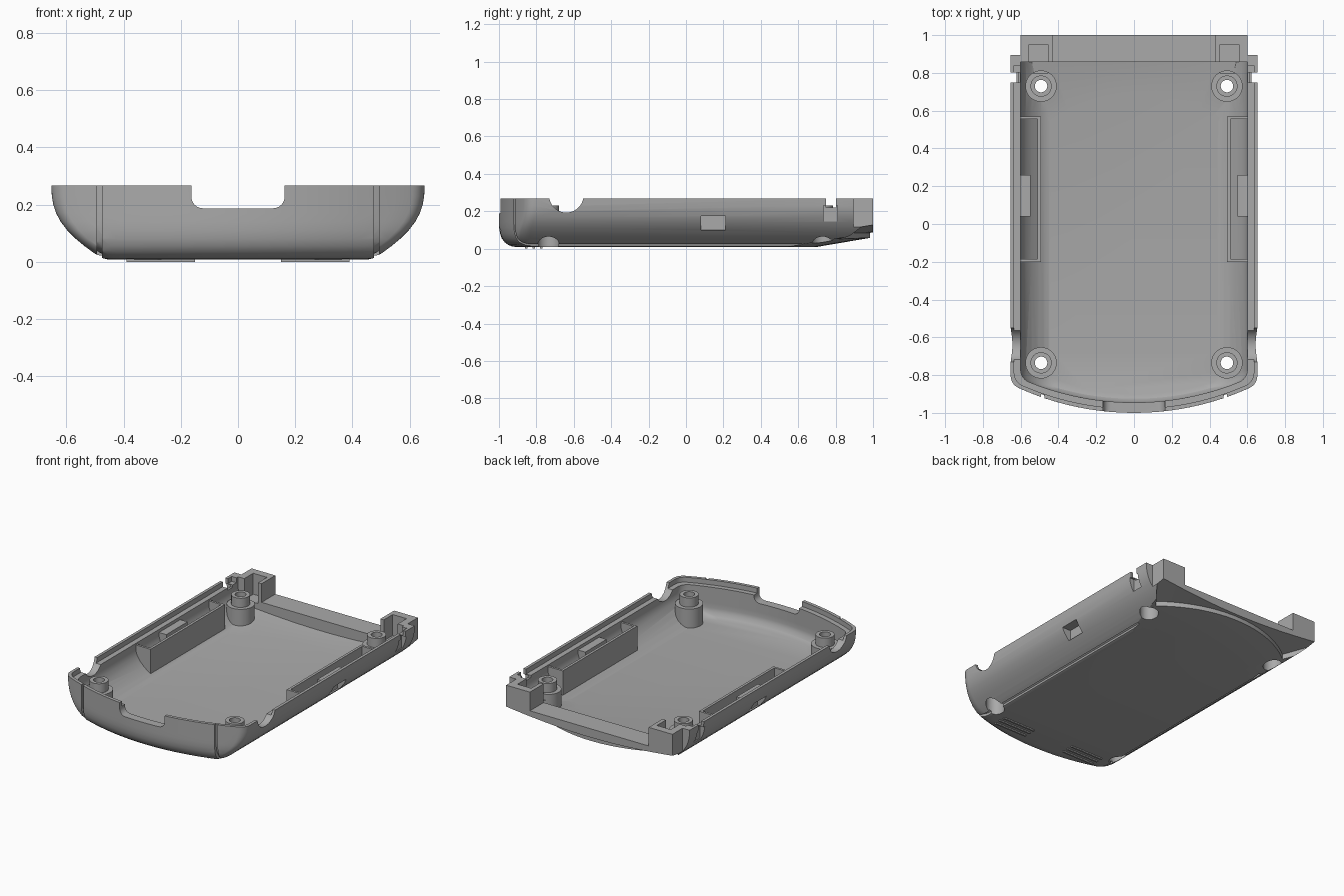
import bpy, bmesh
from math import sin, cos, radians, sqrt, pi
from mathutils import Matrix

if "Cube" in bpy.data.objects:
    bpy.data.objects.remove(bpy.data.objects["Cube"])

grey = bpy.data.materials.new("plain grey")
grey.use_nodes = True
colour = (0.4, 0.4, 0.4, 1)
grey.diffuse_color = colour
grey.node_tree.nodes["Principled BSDF"].inputs["Base Color"].default_value = colour


def finish(name, bm):
    bmesh.ops.recalc_face_normals(bm, faces=bm.faces)
    mesh = bpy.data.meshes.new(name)
    bm.to_mesh(mesh)
    bm.free()
    ob = bpy.data.objects.new(name, mesh)
    bpy.context.collection.objects.link(ob)
    mesh.materials.append(grey)
    return ob


def box(name, x, y, z):
    bm = bmesh.new()
    size = [b - a for a, b in (x, y, z)]
    mid = [(a + b) / 2 for a, b in (x, y, z)]
    bmesh.ops.create_cube(bm, size=1, matrix=Matrix.Translation(mid) @ Matrix.Diagonal((*size, 1)))
    return finish(name, bm)


def cylinder(name, r, centre, depth, axis="Z"):
    bm = bmesh.new()
    turn = Matrix.Rotation(pi / 2, 4, "Y") if axis == "X" else Matrix()
    bmesh.ops.create_cone(bm, cap_ends=True, segments=40, radius1=r, radius2=r, depth=depth,
                          matrix=Matrix.Translation(centre) @ turn)
    return finish(name, bm)


def loft_rings(name, rings, closed=False):
    bm = bmesh.new()
    loops = [[bm.verts.new(p) for p in ring] for ring in rings]
    n = len(loops[0])
    for a, b in zip(loops, loops[1:]):
        for i in range(n):
            j = (i + 1) % n
            bm.faces.new((a[i], a[j], b[j], b[i]))
    bm.faces.new(loops[0])
    bm.faces.new(loops[-1])
    return finish(name, bm)


def outline(z, w, inset, back):
    """Plan outline: bowed front, rounded front corners, square back."""
    bow, r, a0 = 1.48, 0.07, radians(-66)

    def front(x):
        return -1 + inset + bow - sqrt(bow * bow - x * x)
    x0 = w - r + r * cos(a0)
    cy = front(x0) - r * sin(a0)
    right = [(x0 * i / 10, front(x0 * i / 10)) for i in range(1, 11)]
    for i in range(1, 8):
        a = a0 * (1 - i / 7)
        right.append((w - r + r * cos(a), cy + r * sin(a)))
    right.append((w, back))
    left = [(-x, y) for x, y in reversed(right)]
    return [(x, y, z) for x, y in left + [(0, front(0))] + right]


def tray(name, profile, back, lift=0):
    return loft_rings(name, [outline(z + lift, w, f, back) for z, w, f in profile])


def ramp(name, r, cy, z0, slope, half_angle):
    """Ring sector with a conical top, centred on the y axis."""
    section = [(r, z0), (r + 0.6, z0 + 0.6 * slope), (r + 0.6, -0.5), (r, -0.5)]
    rings = []
    for i in range(33):
        a = radians(90 - half_angle + 2 * half_angle * i / 32)
        rings.append([(p * cos(a), cy + p * sin(a), z) for p, z in section])
    return loft_rings(name, rings)


def boolean(ob, cutter, op="DIFFERENCE"):
    mod = ob.modifiers.new("cut", "BOOLEAN")
    mod.operation, mod.object, mod.solver = op, cutter, "EXACT"
    bpy.context.view_layer.objects.active = ob
    bpy.ops.object.modifier_apply(modifier=mod.name)
    bpy.data.objects.remove(cutter)


def span(s, a, b):
    return tuple(sorted((s * a, s * b)))


# Section of the outer skin and of the cavity: height, half width, front inset
outer = [(0.008, 0.455, 0.10), (0.012, 0.472, 0.07), (0.02, 0.487, 0.05), (0.035, 0.51, 0.03),
         (0.055, 0.537, 0.015), (0.08, 0.567, 0.006), (0.11, 0.597, 0.001), (0.14, 0.62, 0),
         (0.17, 0.636, 0), (0.2, 0.646, 0), (0.23, 0.651, 0), (0.267, 0.653, 0)]
inner = [(0.045, 0.45, 0.10), (0.055, 0.475, 0.075), (0.075, 0.51, 0.06), (0.1, 0.542, 0.055),
         (0.13, 0.572, 0.055), (0.16, 0.59, 0.055), (0.19, 0.6, 0.055), (0.3, 0.6, 0.055)]

# Cavity, keeping back the bosses, side rails and latch blocks
cavity = tray("cavity", inner, 0.858)
boolean(cavity, ramp("floor_ramp", 0.741, -0.05, 0.045, 0.17, 45))
bosses = [(s * 0.492, y) for s in (-1, 1) for y in (-0.735, 0.73)]
for x, y in bosses:
    boolean(cavity, cylinder("boss_base", 0.083, (x, y, 0.07), 0.2))
    boolean(cavity, cylinder("boss_neck", 0.056, (x, y, 0.13), 0.2))
for s in (-1, 1):
    boolean(cavity, box("side_rail", span(s, 0.493, 0.51), (-0.2, 0.57), (0, 0.225)))
    for y in (-0.2, 0.555):
        boolean(cavity, box("rail_end", span(s, 0.5, 0.64), (y, y + 0.015), (-0.01, 0.225)))
    boolean(cavity, box("latch_block", span(s, 0.547, 0.64), (0.04, 0.26), (0.07, 0.215)))

# Main shell
shell = tray("lower_shell", outer, 1.0)
boolean(shell, ramp("under_ramp", 0.741, -0.05, 0.008, 0.17, 45))
boolean(shell, ramp("back_strip", 0.82, 0.165, 0.085, 0.2, 38))

# Thin seam along the bottom edges and up the front
for s in (-1, 1):
    seam = box("seam", span(s, 0.475, 0.493), (-1.1, 0.62), (-0.1, 0.4))
    core = [(z, w, f + 0.015) for z, w, f in outer]
    boolean(seam, tray("seam_core", core + [(0.5, 0.653, 0.015)], 1.0, 0.014))
    boolean(shell, seam)

boolean(shell, cavity)
rim = [(0.235, 0.634, 0.022), (0.3, 0.634, 0.022)]
boolean(shell, tray("rim_step", rim, 0.84))

# Front cable notch with rounded lower corners
notch = [(0.163, 0.35)]
for i in range(7):
    a = radians(-90 * i / 6)
    notch.append((0.123 + 0.04 * cos(a), 0.227 + 0.04 * sin(a)))
notch += [(-x, z) for x, z in reversed(notch)]
boolean(shell, loft_rings("front_notch", [[(x, y, z) for x, z in notch] for y in (-1.1, -0.86)]))

# Back opening and openings on both sides
boolean(shell, box("back_opening", (-0.43, 0.43), (0.8, 1.1), (0.145, 0.4)))
for s in (-1, 1):
    boolean(shell, cylinder("side_notch", 0.092, (s * 0.66, -0.64, 0.285), 0.2, "X"))
    boolean(shell, box("latch_window", span(s, 0.575, 0.8), (0.08, 0.21), (0.1, 0.175)))
    boolean(shell, box("slot_recess", span(s, 0.615, 0.8), (0.735, 0.81), (0.145, 0.23)))
    boolean(shell, box("slot_top", span(s, 0.57, 0.8), (0.748, 0.802), (0.22, 0.4)))
    boolean(shell, box("corner_step", span(s, 0.602, 0.8), (0.895, 1.1), (-0.1, 0.4)))
    boolean(shell, box("post_pocket", span(s, 0.455, 0.555), (0.8, 0.95), (0.13, 0.4)))

# Screw holes, counterbored from below
for x, y in bosses:
    boolean(shell, cylinder("screw_hole", 0.033, (x, y, 0.1), 0.5))
    boolean(shell, cylinder("counterbore", 0.057, (x, y, 0.0), 0.24))

# Grip ridges under the front
ridges = []
for s in (-1, 1):
    for k in range(3):
        y = -0.86 + k * 0.04
        ridges.append(box("grip_ridge", span(s, 0.15, 0.39), (y, y + 0.012), (0, 0.02)))

for ob in [shell] + ridges:
    bpy.ops.object.select_all(action="DESELECT")
    ob.select_set(True)
    bpy.context.view_layer.objects.active = ob
    bpy.ops.object.shade_smooth_by_angle(angle=radians(28))
